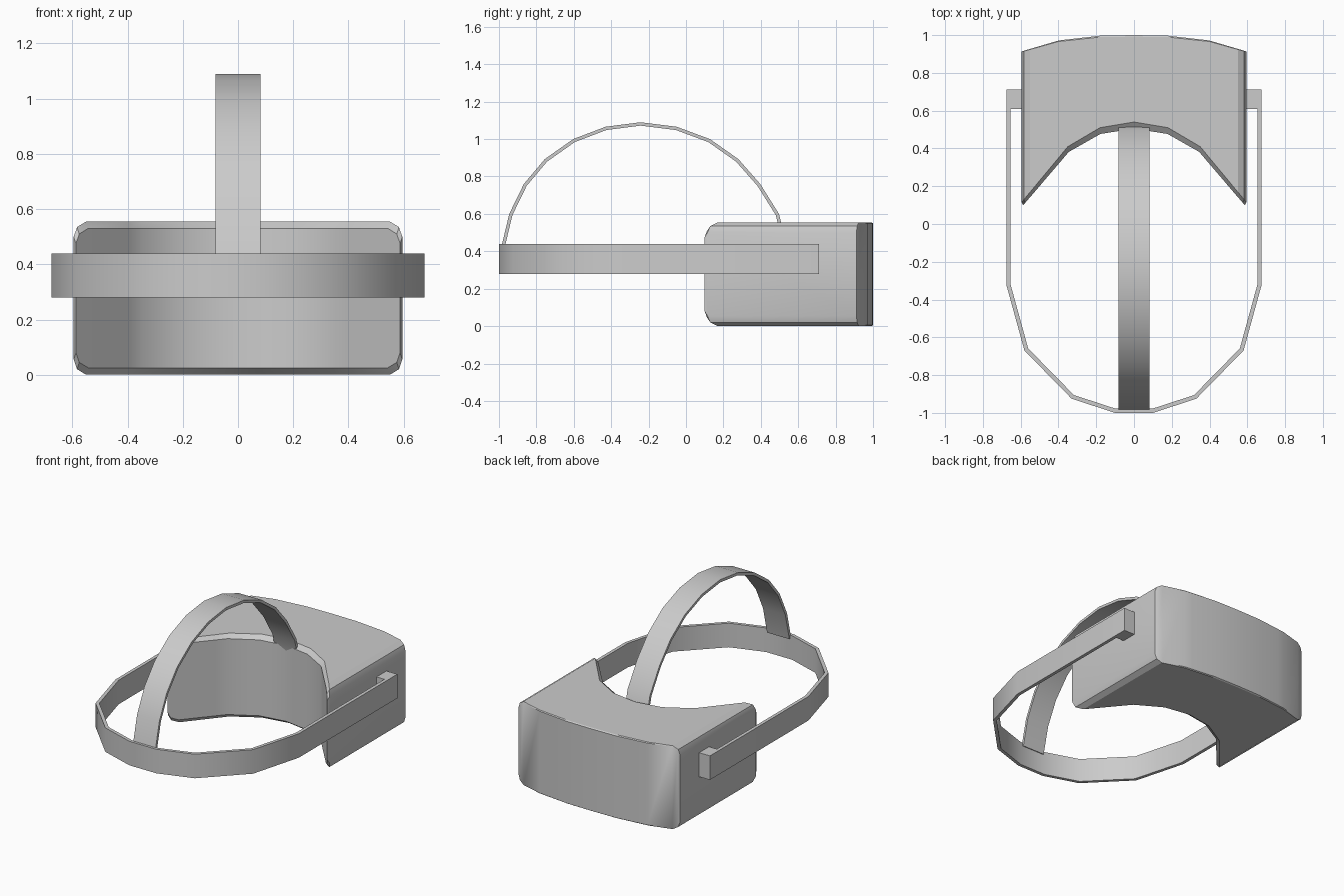
import bpy, bmesh, math
from mathutils import Vector

if "Cube" in bpy.data.objects:
    bpy.data.objects.remove(bpy.data.objects["Cube"])


def finish(name, bm):
    bmesh.ops.recalc_face_normals(bm, faces=bm.faces[:])
    mesh = bpy.data.meshes.new(name)
    bm.to_mesh(mesh)
    bm.free()
    ob = bpy.data.objects.new(name, mesh)
    bpy.context.collection.objects.link(ob)
    bpy.ops.object.select_all(action='DESELECT')
    ob.select_set(True)
    bpy.context.view_layer.objects.active = ob
    bpy.ops.object.shade_smooth_by_angle(angle=math.radians(31))
    return ob


def lerp_curve(pts, x):
    for (x0, y0), (x1, y1) in zip(pts, pts[1:]):
        if x <= x1 + 1e-6:
            return y0 + (y1 - y0) * (x - x0) / (x1 - x0)
    return pts[-1][1]


def ribbon(name, pts, thick, to3d, lo, hi):
    """Flat band: offset an open polyline inwards and extrude it from lo to hi."""
    pts = [Vector(p) for p in pts]
    inner = []
    for i, p in enumerate(pts):
        dirs = []
        if i > 0:
            dirs.append((p - pts[i - 1]).normalized())
        if i < len(pts) - 1:
            dirs.append((pts[i + 1] - p).normalized())
        norms = [Vector((d.y, -d.x)) for d in dirs]
        m = sum(norms, Vector((0, 0))).normalized()
        inner.append(p + m * thick / m.dot(norms[0]))
    bm = bmesh.new()
    rings = [[bm.verts.new(to3d(q, h)) for q, h in ((a, lo), (a, hi), (b, hi), (b, lo))]
             for a, b in zip(pts, inner)]
    for r, s in zip(rings, rings[1:]):
        for k in range(4):
            j = (k + 1) % 4
            bm.faces.new((r[k], r[j], s[j], s[k]))
    bm.faces.new(rings[0])
    bm.faces.new(rings[-1])
    return finish(name, bm)


# Visor body: columns across x, each with a top and bottom height (rounded corners)
H = 0.555
half = [(0, 0), (0.18, 0), (0.35, 0), (0.4, 0), (0.55, 0), (0.583, 0.02), (0.595, 0.055)]
cols = [(-x, c) for x, c in half[:0:-1]] + half
face_curve = [(0, 0.54), (0.18, 0.51), (0.35, 0.41), (0.595, 0.115)]
lens_curve = [(0, 1.0), (0.18, 0.997), (0.4, 0.972), (0.595, 0.915)]

# rings from the face side to the outer side: curve, y shift, x inset, z inset
rings_spec = [(face_curve, -0.035, 0.008, 0.025), (face_curve, 0, 0, 0),
              (lens_curve, -0.008, 0, 0), (lens_curve, 0, 0.004, 0.005)]
bm = bmesh.new()
rings = []
for curve, dy, dx, dz in rings_spec:
    top, bottom = [], []
    for x, c in cols:
        edge = abs(x) / 0.595
        y = lerp_curve(curve, abs(x)) + dy * (1 - 0.55 * edge ** 2)
        xx = x * (1 - dx / 0.595)
        top.append(bm.verts.new((xx, y, H - c - dz)))
        bottom.append(bm.verts.new((xx, y, c + dz)))
    rings.append((top, bottom))
n = len(cols)
for (t0, b0), (t1, b1) in zip(rings, rings[1:]):
    loop0, loop1 = t0 + b0[::-1], t1 + b1[::-1]
    for k in range(2 * n):
        j = (k + 1) % (2 * n)
        bm.faces.new((loop0[k], loop0[j], loop1[j], loop1[k]))
for t, b in (rings[0], rings[-1]):
    for k in range(n - 1):
        bm.faces.new((t[k], t[k + 1], b[k + 1], b[k]))
finish("visor_body", bm)

# Strap around the head
side = [(0.675, 0.71), (0.675, -0.325), (0.58, -0.67), (0.33, -0.925), (0.1, -1.0)]
path = [(-x, y) for x, y in side] + side[::-1]
path = [(-x, y) for x, y in path]
ribbon("head_strap", path, 0.022, lambda q, h: (q.x, q.y, h), 0.28, 0.44)

# Strap over the head
arc = [(-0.988, 0.42), (-0.945, 0.60), (-0.867, 0.76), (-0.755, 0.893), (-0.603, 1.0),
       (-0.43, 1.066), (-0.243, 1.09), (-0.05, 1.066), (0.128, 1.0), (0.28, 0.893),
       (0.397, 0.76), (0.497, 0.6), (0.525, 0.49)]
ribbon("top_strap", arc, 0.018, lambda q, h: (h, q.x, q.y), -0.082, 0.082)

# Mounts joining the strap to the visor
for name, s in (("strap_mount_right", 1), ("strap_mount_left", -1)):
    bm = bmesh.new()
    bmesh.ops.create_cube(bm, size=1)
    bmesh.ops.scale(bm, vec=(0.09, 0.104, 0.16), verts=bm.verts)
    bmesh.ops.translate(bm, vec=(s * 0.63, 0.66, 0.36), verts=bm.verts)
    finish(name, bm)
